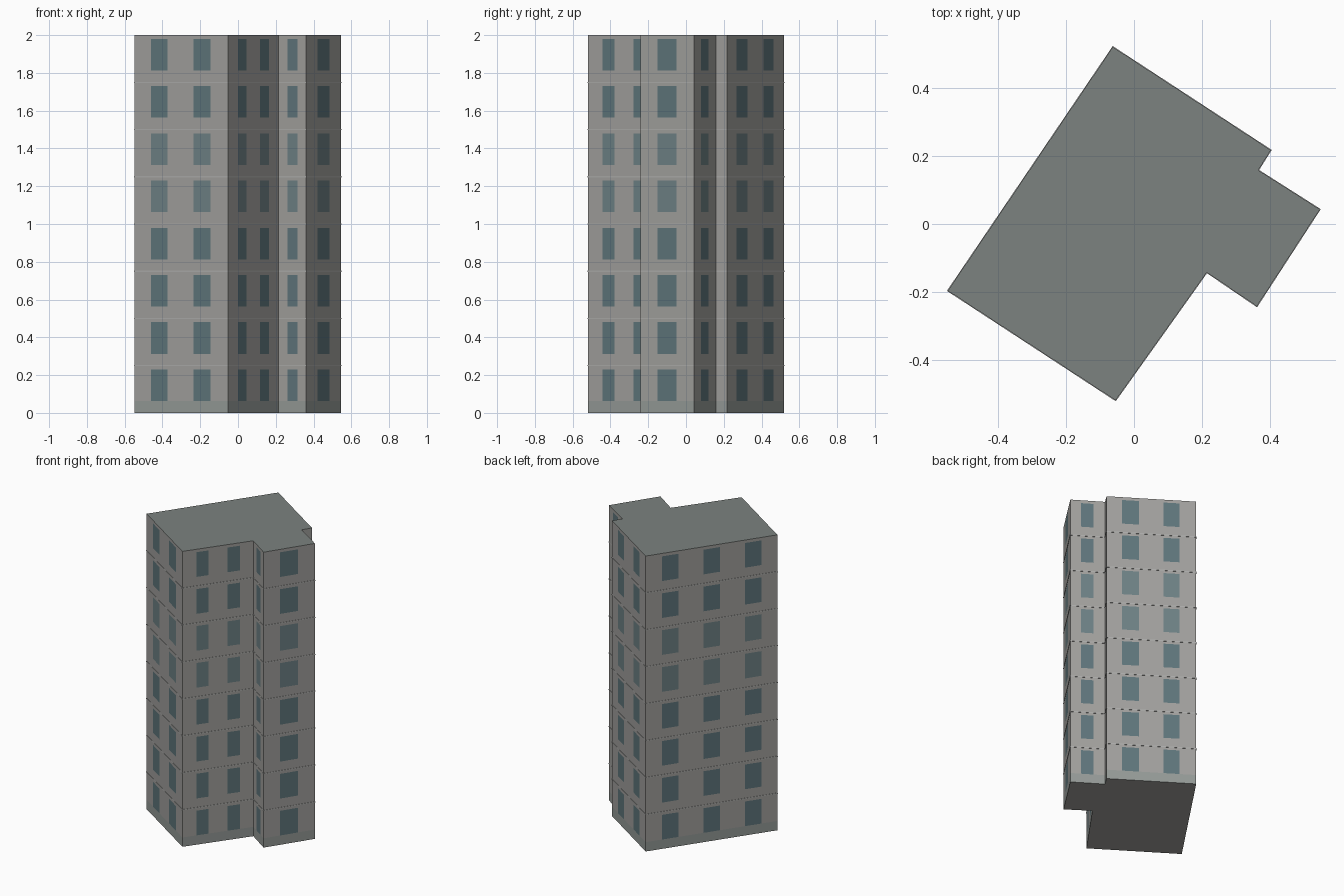
import bpy, bmesh
from mathutils import Vector

if "Cube" in bpy.data.objects:
    bpy.data.objects.remove(bpy.data.objects["Cube"])

HEIGHT, FLOORS = 2.0, 8
STOREY = HEIGHT / FLOORS
SILL, HEAD = 0.063, 0.23

# Footprint corners, counter-clockwise, each with the window spans on the wall that starts there
WALLS = [
    ((-0.547, -0.196), [(.175, .355), (.63, .815)]),
    ((-0.054, -0.518), [(.20, .37), (.635, .815)]),
    ((0.214, -0.142), [(.325, .685)]),
    ((0.361, -0.242), [(.32, .67)]),
    ((0.546, 0.043), [(.31, .67)]),
    ((0.365, 0.158), []),
    ((0.402, 0.217), [(.17, .36), (.635, .815)]),
    ((-0.062, 0.520), [(.125, .25), (.44, .565), (.755, .88)]),
]
CORNERS = [Vector(w[0]) for w in WALLS]
N = len(CORNERS)


def material(name, rgb):
    m = bpy.data.materials.new(name)
    m.diffuse_color = (*rgb, 1)
    m.use_nodes = True
    m.node_tree.nodes["Principled BSDF"].inputs["Base Color"].default_value = m.diffuse_color
    return m


MATS = [material("wall_grey", (.36, .355, .34)),
        material("window_glass", (.115, .18, .20)),
        material("window_glass_light", (.155, .22, .235)),
        material("plinth_grey", (.30, .325, .31)),
        material("roof_grey", (.20, .225, .215)),
        material("band_grey", (.42, .42, .41))]
WALL, GLASS, GLASS_LIGHT, PLINTH, ROOF, BAND = range(6)


def finish(name, bm):
    bmesh.ops.remove_doubles(bm, verts=bm.verts, dist=1e-5)
    me = bpy.data.meshes.new(name)
    bm.to_mesh(me)
    bm.free()
    for m in MATS:
        me.materials.append(m)
    ob = bpy.data.objects.new(name, me)
    bpy.context.collection.objects.link(ob)
    return ob


def face(bm, points, mat):
    f = bm.faces.new([bm.verts.new(p) for p in points])
    f.material_index = mat


def at(p, z):
    return Vector((p.x, p.y, z))


def outset(dist):
    """Footprint pushed outwards with mitred corners."""
    out = []
    for i, p in enumerate(CORNERS):
        d0 = (p - CORNERS[i - 1]).normalized()
        d1 = (CORNERS[(i + 1) % N] - p).normalized()
        n0, n1 = Vector((d0.y, -d0.x)), Vector((d1.y, -d1.x))
        out.append(p + (n0 + n1) * dist / (1 + n0.dot(n1)))
    return out


# Tower walls: a grid per wall, with flush window cells and a plinth strip
bm = bmesh.new()
levels = [0.0]
for k in range(FLOORS):
    levels += [k * STOREY + SILL, k * STOREY + HEAD]
levels.append(HEIGHT)
for i, (_, spans) in enumerate(WALLS):
    a, b = CORNERS[i], CORNERS[(i + 1) % N]
    cuts = [0.0] + [t for s in spans for t in s] + [1.0]
    for c in range(len(cuts) - 1):
        p, q = a.lerp(b, cuts[c]), a.lerp(b, cuts[c + 1])
        for r in range(len(levels) - 1):
            mat = PLINTH if r == 0 else WALL
            if c % 2 and r % 2:
                mat = GLASS_LIGHT if r // 2 in (4, 5) else GLASS
            lo, hi = levels[r], levels[r + 1]
            face(bm, [at(p, lo), at(q, lo), at(q, hi), at(p, hi)], mat)
# Underside
face(bm, [at(p, 0) for p in reversed(CORNERS)], WALL)
finish("tower_walls", bm)

# Flat roof
bm = bmesh.new()
face(bm, [at(p, HEIGHT) for p in CORNERS], ROOF)
finish("flat_roof", bm)

# Thin floor bands between the storeys
outer = outset(0.002)
for k in range(1, FLOORS):
    bm = bmesh.new()
    lo, hi = k * STOREY - 0.003, k * STOREY + 0.003
    for i in range(N):
        j = (i + 1) % N
        a, b, c, d = outer[i], outer[j], CORNERS[i], CORNERS[j]
        face(bm, [at(a, lo), at(b, lo), at(b, hi), at(a, hi)], BAND)
        face(bm, [at(a, hi), at(b, hi), at(d, hi), at(c, hi)], BAND)
        face(bm, [at(c, lo), at(d, lo), at(b, lo), at(a, lo)], BAND)
    finish(f"floor_band_{k}", bm)
